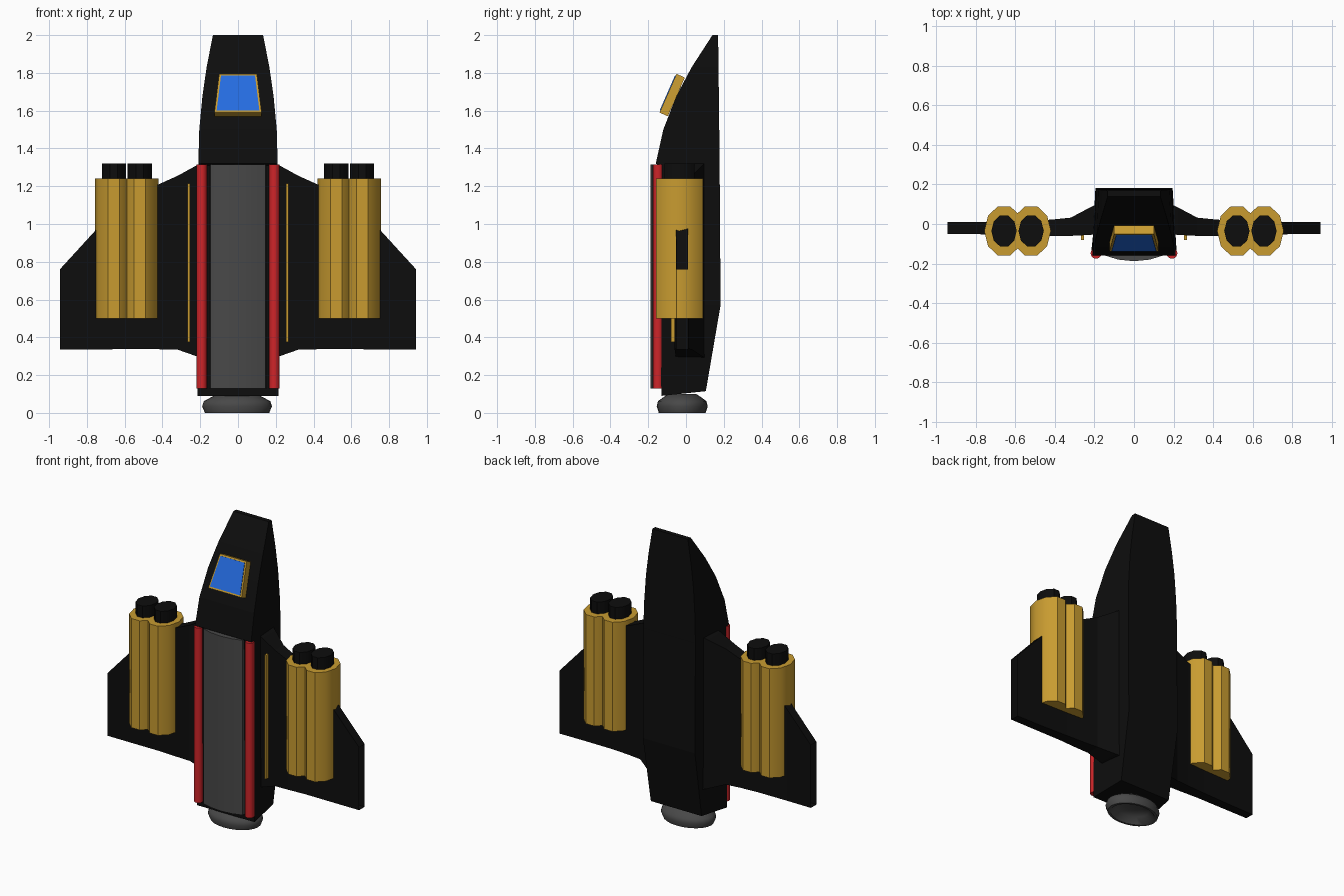
import bpy, bmesh, math

cube = bpy.data.objects.get("Cube")
if cube:
    bpy.data.objects.remove(cube, do_unlink=True)


def material(name, r, g, b):
    m = bpy.data.materials.new(name)
    m.use_nodes = True
    m.diffuse_color = (r, g, b, 1)
    m.node_tree.nodes["Principled BSDF"].inputs["Base Color"].default_value = (r, g, b, 1)
    return m


BLACK = material("hull black", 0.004, 0.004, 0.004)
GREY = material("panel grey", 0.065, 0.065, 0.065)
GOLD = material("gold", 0.58, 0.33, 0.03)
RED = material("red", 0.62, 0.018, 0.022)
BLUE = material("glass blue", 0.018, 0.15, 0.75)


def finish(name, bm, mat, smooth=None):
    bmesh.ops.recalc_face_normals(bm, faces=bm.faces)
    mesh = bpy.data.meshes.new(name)
    bm.to_mesh(mesh)
    bm.free()
    mesh.materials.append(mat)
    ob = bpy.data.objects.new(name, mesh)
    bpy.context.collection.objects.link(ob)
    if smooth:
        bpy.ops.object.select_all(action='DESELECT')
        ob.select_set(True)
        bpy.context.view_layer.objects.active = ob
        bpy.ops.object.shade_smooth_by_angle(angle=math.radians(smooth))
    return ob


def loft(name, rings, mat, cap_start=True, cap_end=True, smooth=None):
    """Skin a list of rings that share one point count."""
    bm = bmesh.new()
    loops = [[bm.verts.new(p) for p in ring] for ring in rings]
    n = len(loops[0])
    for a, b in zip(loops, loops[1:]):
        for i in range(n):
            j = (i + 1) % n
            bm.faces.new((a[i], a[j], b[j], b[i]))
    if cap_start:
        bm.faces.new(loops[0])
    if cap_end:
        bm.faces.new(loops[-1])
    return finish(name, bm, mat, smooth)


def ellipse(cx, cy, z, rx, ry, n):
    return [(cx + rx * math.cos(math.tau * i / n),
             cy + ry * math.sin(math.tau * i / n), z) for i in range(n)]


def tube(name, cx, cy, z0, z1, rx, ry, n, mat):
    return loft(name, [ellipse(cx, cy, z, rx, ry, n) for z in (z0, z1)], mat, smooth=40)


def box(name, x0, x1, y0, y1, z0, z1, mat):
    return loft(name, [[(x0, y0, z), (x1, y0, z), (x1, y1, z), (x0, y1, z)]
                       for z in (z0, z1)], mat)


# Hull: front z, front y, back z, back y, front half width, back half width
stations = [
    (0.09, -0.13, 0.115, 0.105, 0.215, 0.19),
    (0.57, -0.14, 0.57, 0.183, 0.212, 0.195),
    (1.31, -0.145, 1.31, 0.178, 0.21, 0.195),
    (1.32, -0.16, 1.32, 0.178, 0.21, 0.195),
    (1.5, -0.12, 1.5, 0.176, 0.205, 0.19),
    (1.68, -0.05, 1.68, 0.174, 0.188, 0.178),
    (1.83, 0.03, 1.83, 0.172, 0.166, 0.16),
    (2.0, 0.14, 2.0, 0.17, 0.133, 0.133),
]
loft("hull", [[(-wf, yf, zf), (wf, yf, zf), (wb, yb, zb), (-wb, yb, zb)]
              for zf, yf, zb, yb, wf, wb in stations], BLACK)

# Bowed belly panel
bow = [(-0.15, -0.135), (-0.145, -0.16), (-0.08, -0.18), (0, -0.188),
       (0.08, -0.18), (0.145, -0.16), (0.15, -0.135)]
loft("belly_panel", [[(x, y, z) for x, y in bow] for z in (0.13, 1.315)], GREY, smooth=30)

# Engine nozzle with a hollow bowl
bell = [(0.55, 0.1), (0.72, 0.085), (0.95, 0.062), (1, 0.035), (0.92, 0),
        (0.82, 0), (0.62, 0.04), (0.3, 0.055)]
loft("nozzle", [ellipse(-0.005, -0.02, z, 0.185 * r, 0.135 * r, 24) for r, z in bell],
     GREY, smooth=50)

# Canopy: slanted frame with a glass plate on its front
def slanted(width_low, width_high, low, high):
    return [(-width_low, *low), (width_low, *low), (width_high, *high), (-width_high, *high)]


def slab(name, width_low, width_high, low, high, depth, mat):
    front = slanted(width_low, width_high, low, high)
    dy, dz = 0.91 * depth, -0.41 * depth
    loft(name, [front, [(x, y + dy, z + dz) for x, y, z in front]], mat)


slab("canopy_frame", 0.125, 0.1, (-0.14, 1.59), (-0.05, 1.795), 0.048, GOLD)
slab("canopy_glass", 0.113, 0.09, (-0.139, 1.602), (-0.0585, 1.786), 0.008, BLUE)

# Wing sections: x, bottom z, top z, front y, back y
wing = [
    (0.18, 0.29, 1.33, -0.05, 0.105),
    (0.22, 0.30, 1.31, -0.055, 0.085),
    (0.32, 0.335, 1.255, -0.06, 0.032),
    (0.42, 0.337, 1.21, -0.06, 0.022),
    (0.55, 0.338, 1.185, -0.055, 0.015),
    (0.76, 0.336, 0.96, -0.052, 0.01),
    (0.943, 0.335, 0.76, -0.05, 0.01),
]

for side, s in (("left", 1), ("right", -1)):
    loft(side + "_wing", [[(s * x, f, zb), (s * x, b, zb), (s * x, b, zt), (s * x, f, zt)]
                          for x, zb, zt, f, b in wing], BLACK, cap_end=False)
    # Paired boosters with dark caps
    for place, x in (("inner", 0.52), ("outer", 0.657)):
        tube(f"{side}_{place}_booster", s * x, -0.035, 0.5, 1.24, 0.1, 0.131, 10, GOLD)
        tube(f"{side}_{place}_booster_cap", s * x, -0.035, 1.23, 1.32, 0.064, 0.083, 10, BLACK)
    # Trim beside the belly panel and on the wing root
    tube(side + "_red_rail", s * 0.192, -0.148, 0.13, 1.315, 0.028, 0.028, 10, RED)
    box(side + "_gold_trim", s * 0.254, s * 0.267, -0.08, -0.05, 0.375, 1.215, GOLD)
